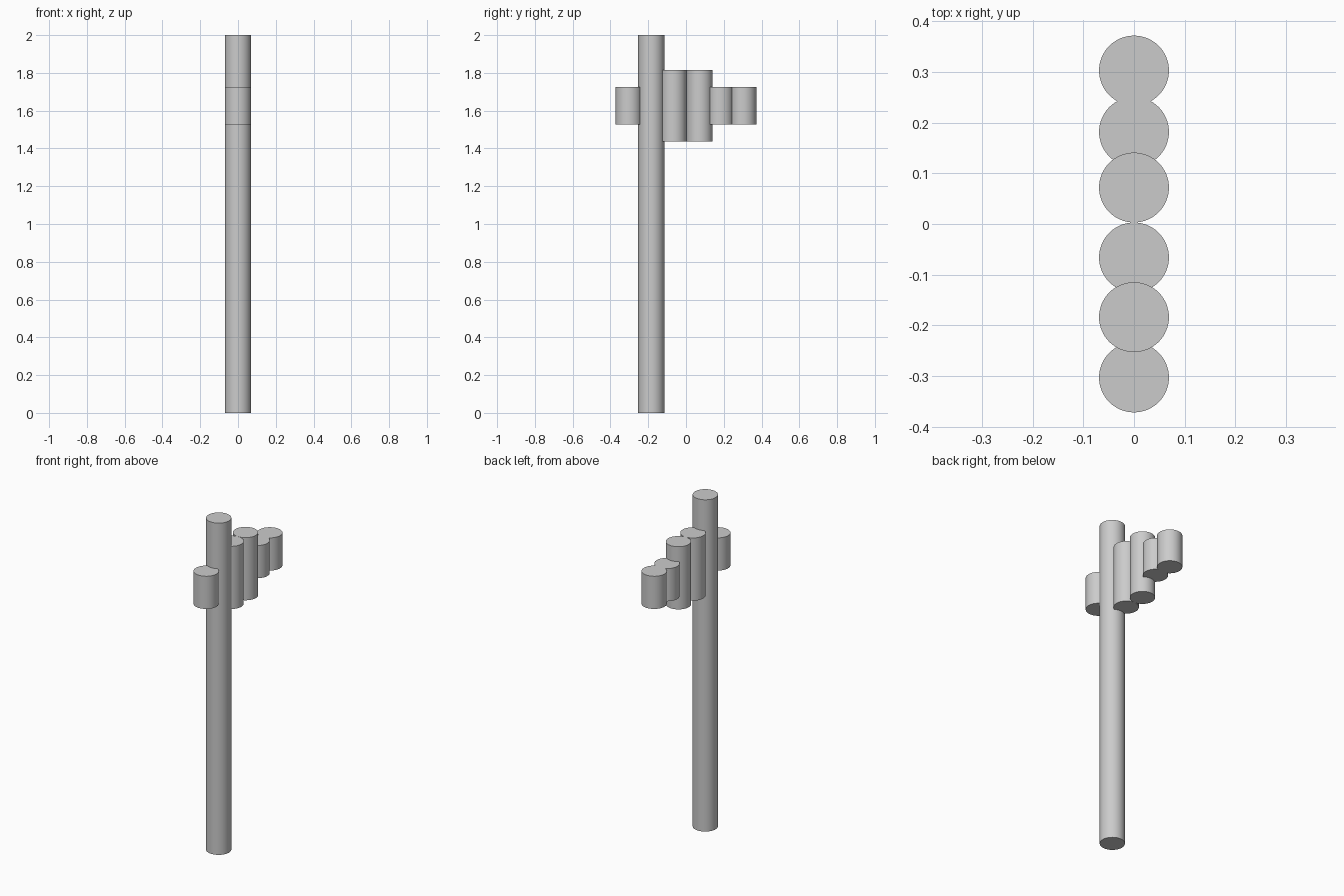
import bpy
import math

if "Cube" in bpy.data.objects:
    bpy.data.objects.remove(bpy.data.objects["Cube"])

RADIUS = 0.069


def post(name, y, z0, z1):
    """Upright round post from z0 to z1."""
    bpy.ops.mesh.primitive_cylinder_add(vertices=64, radius=RADIUS, depth=z1 - z0,
                                        location=(0, y, (z0 + z1) / 2))
    bpy.context.object.name = name
    bpy.ops.object.shade_smooth_by_angle(angle=math.radians(30))


# Tall main post
post("main_post", -0.184, 0.0, 2.0)

# Medium posts beside it
for i, y in enumerate((-0.066, 0.072)):
    post(f"medium_post_{i + 1}", y, 1.437, 1.815)

# Short posts at both ends
for i, y in enumerate((-0.303, 0.182, 0.303)):
    post(f"short_post_{i + 1}", y, 1.528, 1.725)
